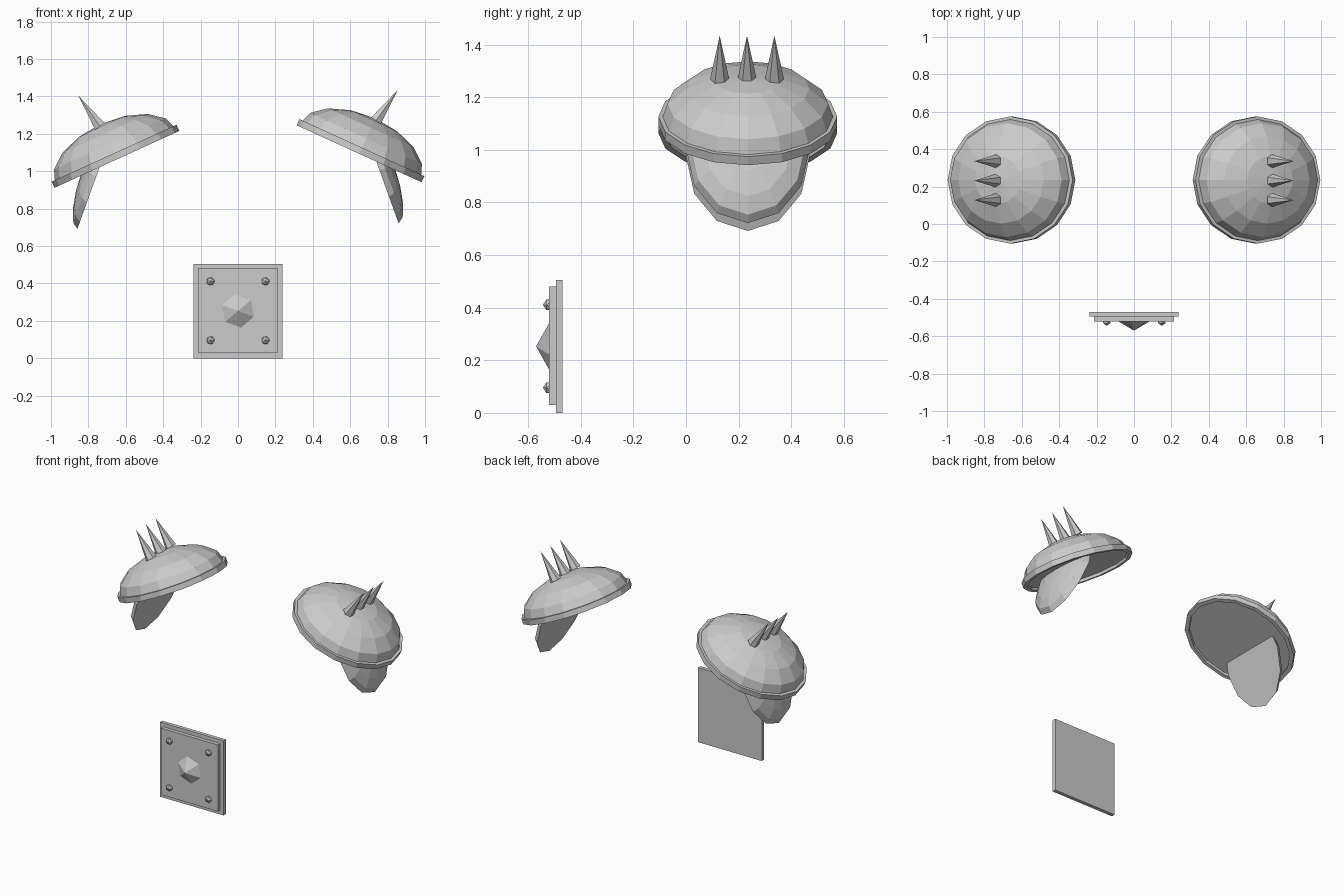
import bpy, bmesh
from math import sin, cos, pi, radians
from mathutils import Matrix, Vector

if "Cube" in bpy.data.objects:
    bpy.data.objects.remove(bpy.data.objects["Cube"])


def finish(name, bm, matrix=None, mirror=False, drop=0.0):
    if matrix:
        bm.transform(matrix)
    if mirror:
        bm.transform(Matrix.Translation((0, 0, -drop)) @ Matrix.Diagonal((-1, 1, 1, 1)))
    bmesh.ops.recalc_face_normals(bm, faces=bm.faces)
    me = bpy.data.meshes.new(name)
    bm.to_mesh(me)
    bm.free()
    ob = bpy.data.objects.new(name, me)
    bpy.context.collection.objects.link(ob)
    return ob


def rings(profile, sides, ry, closed):
    """Loft elliptical rings (radius, height); cap both ends or close the loop."""
    bm = bmesh.new()
    loops = []
    for r, h in profile:
        loops.append([bm.verts.new((r * cos(2 * pi * i / sides), r * ry * sin(2 * pi * i / sides), h))
                      for i in range(sides)])
    pairs = list(zip(loops, loops[1:])) + ([(loops[-1], loops[0])] if closed else [])
    for a, b in pairs:
        for i in range(sides):
            j = (i + 1) % sides
            bm.faces.new((a[i], a[j], b[j], b[i]))
    if not closed:
        bm.faces.new(loops[0])
        bm.faces.new(loops[-1])
    bmesh.ops.remove_doubles(bm, verts=bm.verts, dist=0.0005)
    return bm


def half_ellipsoid(rx, ry, h, sides, steps):
    prof = [(rx * max(cos(pi / 2 * k / steps), 0.0001), h * sin(pi / 2 * k / steps)) for k in range(steps + 1)]
    return rings(prof, sides, ry / rx, False)


def frame(loc, tilt):
    return Matrix.Translation(loc) @ Matrix.Rotation(radians(tilt), 4, 'Y')


def cone(sides, r, depth):
    bm = bmesh.new()
    bmesh.ops.create_cone(bm, cap_ends=True, segments=sides, radius1=r, radius2=0, depth=depth)
    bm.transform(Matrix.Translation((0, 0, depth / 2)))
    return bm


def box(name, lo, hi):
    bm = bmesh.new()
    bmesh.ops.create_cube(bm, size=1)
    lo, hi = Vector(lo), Vector(hi)
    d = hi - lo
    return finish(name, bm, Matrix.Translation((lo + hi) / 2) @ Matrix.Diagonal((d.x, d.y, d.z, 1)))


# Shoulder pads: the left one is mirrored and sits slightly lower
YC = 0.235
for side, mir in (("right", False), ("left", True)):
    pad = frame((0.655, YC, 1.11), 24.5)
    finish(f"{side}_pad_dome", half_ellipsoid(0.355, 0.33, 0.19, 16, 4), pad, mir, 0.03)
    rim = [(0.367, -0.018), (0.367, 0.018), (0.34, 0.018), (0.34, -0.018)]
    finish(f"{side}_pad_rim", rings(rim, 16, 0.926, True), pad, mir, 0.03)
    # Hanging arm guard
    finish(f"{side}_arm_guard", half_ellipsoid(0.30, 0.235, 0.082, 12, 4),
           frame((0.757, YC, 1.004), 70.2), mir, 0.03)
    # Row of spikes
    for k in (-1, 0, 1):
        finish(f"{side}_spike_{k + 2}", cone(6, 0.036, 0.2),
               frame((0.738, YC - 0.003 + 0.104 * k, 1.27), 35.2), mir, 0.03)

# Belt plate
box("plate_back", (-0.238, -0.495, 0), (0.238, -0.47, 0.505))
box("plate_front", (-0.213, -0.52, 0.03), (0.213, -0.495, 0.48))

# Centre stud, pointing forward
to_front = Matrix.Rotation(pi / 2, 4, 'X')
finish("centre_stud", cone(6, 0.09, 0.05),
       Matrix.Translation((0, -0.52, 0.253)) @ to_front @ Matrix.Rotation(radians(10), 4, 'Z'))

# Corner rivets
for x in (-0.147, 0.147):
    for z in (0.096, 0.411):
        bm = bmesh.new()
        bmesh.ops.create_icosphere(bm, subdivisions=1, radius=0.024)
        finish("corner_rivet", bm, Matrix.Translation((x, -0.52, z)) @ to_front)
